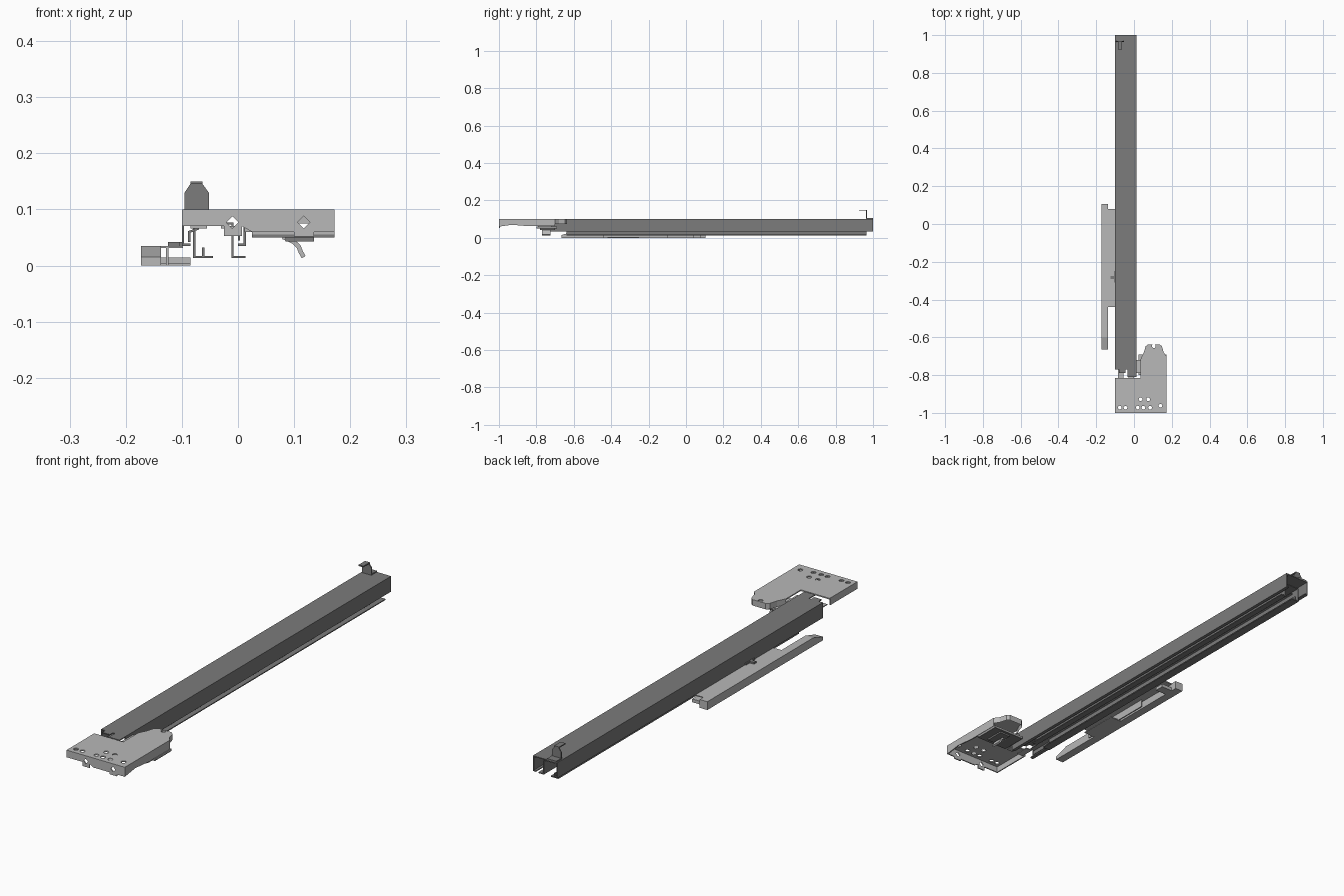
import bpy, bmesh
from mathutils import Vector

if "Cube" in bpy.data.objects:
    bpy.data.objects.remove(bpy.data.objects["Cube"], do_unlink=True)


def material(name, v):
    m = bpy.data.materials.new(name)
    m.use_nodes = True
    m.diffuse_color = (v, v, v, 1)
    m.node_tree.nodes["Principled BSDF"].inputs["Base Color"].default_value = (v, v, v, 1)
    return m


DARK = material("dark steel", 0.2)
LIGHT = material("light zinc", 0.48)


def place(axis, a, b, d):
    return Vector({"x": (d, a, b), "y": (a, d, b), "z": (a, b, d)}[axis])


def finish(name, bm, mat):
    bmesh.ops.recalc_face_normals(bm, faces=bm.faces)
    me = bpy.data.meshes.new(name)
    bm.to_mesh(me)
    bm.free()
    me.materials.append(mat)
    ob = bpy.data.objects.new(name, me)
    bpy.context.collection.objects.link(ob)
    return ob


def prism(name, pts, axis, lo, hi, mat):
    """Solid outline extruded along an axis."""
    bm = bmesh.new()
    f = bm.faces.new([bm.verts.new(place(axis, a, b, lo)) for a, b in pts])
    ext = bmesh.ops.extrude_face_region(bm, geom=[f])["geom"]
    shift = place(axis, 0, 0, hi - lo)
    bmesh.ops.translate(bm, vec=shift, verts=[v for v in ext if isinstance(v, bmesh.types.BMVert)])
    return finish(name, bm, mat)


def box(name, x, y, z, mat):
    return prism(name, [(x[0], y[0]), (x[1], y[0]), (x[1], y[1]), (x[0], y[1])], "z", *z, mat)


def apply(ob, mod):
    bpy.context.view_layer.objects.active = ob
    bpy.ops.object.modifier_apply(modifier=mod.name)


def sheet(name, path, axis, lo, hi, mat, t=0.004):
    """Bent sheet metal: an open profile swept along an axis."""
    bm = bmesh.new()
    rows = [[bm.verts.new(place(axis, a, b, d)) for d in (lo, hi)] for a, b in path]
    for p, q in zip(rows, rows[1:]):
        bm.faces.new((p[0], q[0], q[1], p[1]))
    ob = finish(name, bm, mat)
    mod = ob.modifiers.new("thickness", "SOLIDIFY")
    mod.thickness, mod.offset, mod.use_even_offset = t, 0, True
    apply(ob, mod)
    return ob


def drill(ob, centres, axis, mid, radius, sides):
    """Cut a row of holes through a sheet."""
    for a, b in centres:
        bm = bmesh.new()
        bmesh.ops.create_cone(bm, cap_ends=True, segments=sides, radius1=radius,
                              radius2=radius, depth=0.03)
        for v in bm.verts:
            v.co = place(axis, a + v.co.x, b + v.co.y, mid + v.co.z)
        cutter = finish("hole_cutter", bm, LIGHT)
        mod = ob.modifiers.new("hole", "BOOLEAN")
        mod.object, mod.solver = cutter, "EXACT"
        apply(ob, mod)
        bpy.data.objects.remove(cutter, do_unlink=True)


# Long rail: outer channel, inner channel and bearing strips
sheet("outer_rail", [(-.085, .037), (-.098, .037), (-.098, .098), (.012, .098),
                     (.012, .037), (0, .037)], "y", -.77, 1, DARK)
box("rail_front_tongue_left", (-.08, -.045), (-.79, -.77), (.096, .1), DARK)
box("rail_front_tongue_right", (-.035, .014), (-.81, -.77), (.096, .1), DARK)
sheet("inner_rail", [(-.045, .015), (-.078, .015), (-.078, .075), (-.01, .075),
                     (-.01, .015), (.013, .015)], "y", -.64, .965, DARK)
sheet("inner_rail_rib", [(-.062, .015), (-.062, .032)], "y", -.64, .965, DARK)
sheet("middle_rail", [(-.087, .042), (-.087, .06), (-.07, .066)], "y", -.75, .93, DARK)
sheet("middle_rail_right", [(.002, .045), (.002, .062), (-.006, .066)], "y", -.75, .93, DARK)

# Upright hook at the rear end
prism("hook_upright", [(-.095, .1), (-.052, .1), (-.052, .13), (-.063, .145), (-.063, .15),
                       (-.085, .15), (-.085, .145), (-.095, .13)], "y", .963, .968, DARK)
box("hook_tip", (-.085, -.063), (.925, .966), (.145, .15), DARK)
box("hook_foot", (-.095, -.052), (.963, 1), (.1, .105), DARK)

# Front mounting plate with drilled holes
outline = [(-.1, -1), (.172, -1), (.172, -.7), (.157, -.68), (.148, -.647), (.135, -.637),
           (.075, -.637), (.062, -.647), (.052, -.68), (.035, -.715), (.035, -.815), (-.1, -.815)]
plate = prism("mounting_plate", outline, "z", .095, .1, LIGHT)
drill(plate, [(x, -.972) for x in (-.075, -.045, .02, .05, .085)]
      + [(.14, -.962), (.035, -.928), (.075, -.928), (.105, -.647)], "z", .097, .01, 12)

# Folded skirt of the plate
front = prism("plate_front_skirt", [(-.1, .1), (-.1, .07), (-.025, .07), (-.025, .053), (.007, .053),
              (.007, .07), (.025, .06), (.1, .06), (.1, .052), (.135, .052), (.135, .06),
              (.172, .06), (.172, .1)], "y", -1, -.995, LIGHT)
drill(front, [(-.01, .077), (.117, .077)], "y", -.997, .011, 4)
prism("plate_side_skirt", [(-1, .1), (-1, .06), (-.93, .07), (-.84, .062), (-.7, .062), (-.7, .1)],
      "x", .167, .172, LIGHT)
box("plate_left_skirt", (-.1, -.095), (-1, -.82), (.07, .1), LIGHT)
skirt = outline[2:10]
for i, (p, q) in enumerate(zip(skirt, skirt[1:])):
    bm = bmesh.new()
    bm.faces.new([bm.verts.new((*c, z)) for c, z in ((p, .075), (q, .075), (q, .1), (p, .1))])
    finish("plate_rear_skirt_%d" % (i + 1), bm, LIGHT)

# Locking mechanism under the plate
box("lower_flange", (.025, .172), (-.8, -.69), (.055, .06), LIGHT)
box("lower_slide", (.025, .172), (-.8, -.69), (.05, .055), DARK)
box("slide_guide", (.012, .035), (-.79, -.72), (.06, .088), LIGHT)
box("release_block", (.085, .135), (-.78, -.7), (.043, .05), DARK)
sheet("release_lever", [(.08, .051), (.098, .043), (.108, .034), (.112, .024), (.117, .015)],
      "y", -.77, -.725, LIGHT, .008)
for i, x in enumerate((-.07, -.015)):
    box("rail_clip_%d" % (i + 1), (x - .015, x + .015), (-.82, -.76), (.066, .07), LIGHT)

# Side bracket with sloped front end
prism("bracket_bar", [(-.665, 0), (.105, 0), (.105, .035), (-.6, .035), (-.665, .015)],
      "x", -.173, -.137, LIGHT)
box("bracket_shelf", (-.138, -.098), (-.44, .08), (.031, .035), LIGHT)
box("bracket_foot", (-.138, -.085), (-.42, -.25), (0, .004), LIGHT)
box("bracket_foot_wall", (-.128, -.124), (-.44, -.1), (0, .033), LIGHT)
box("bracket_end_tab", (-.138, -.085), (.04, .08), (0, .014), LIGHT)
box("bracket_latch", (-.125, -.1), (-.29, -.275), (.035, .042), DARK)
box("bracket_latch_arm", (-.105, -.1), (-.31, -.25), (.035, .042), DARK)
